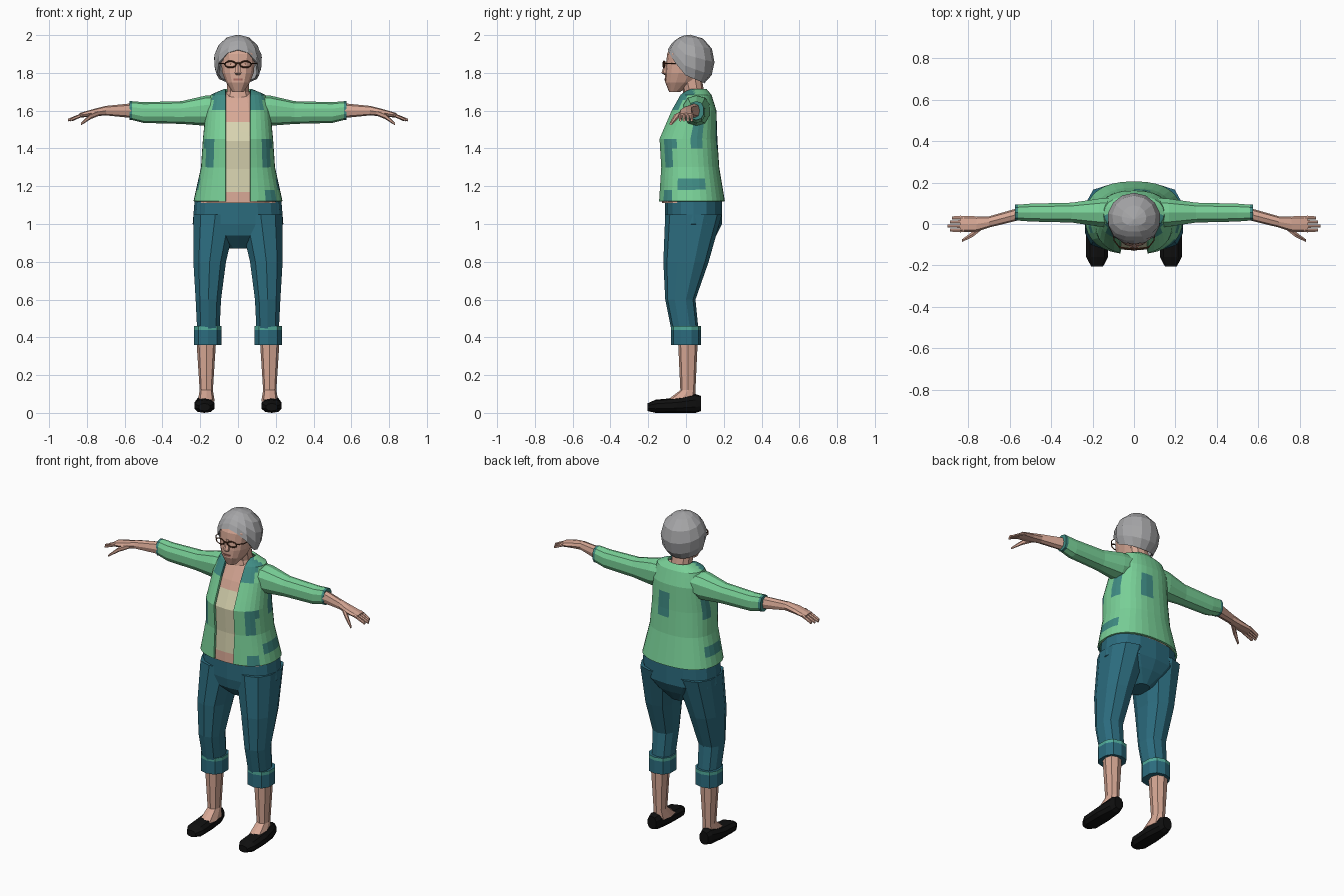
import bpy, bmesh
from math import sin, cos, pi, asin, radians
from mathutils import Vector

cube = bpy.data.objects.get("Cube")
if cube:
    bpy.data.objects.remove(cube, do_unlink=True)


def material(name, red, green, blue):
    mat = bpy.data.materials.new(name)
    mat.use_nodes = True
    colour = (red, green, blue, 1)
    mat.diffuse_color = colour
    mat.node_tree.nodes["Principled BSDF"].inputs["Base Color"].default_value = colour
    return mat


SKIN = material("skin", .68, .39, .3)
HAIR = material("grey hair", .38, .38, .39)
GREEN = material("jacket green", .19, .63, .31)
TEAL = material("patch teal", .05, .26, .23)
CREAM = material("shirt cream", .68, .65, .43)
DENIM = material("trouser blue", .025, .15, .21)
TRIM = material("cuff trim", .08, .4, .32)
BLACK = material("shoe black", .005, .005, .005)
FRAME = material("glasses brown", .1, .035, .015)
LIPS = material("lip rose", .42, .16, .13)


def finish(name, bm, mats, rule=None, thickness=0):
    bmesh.ops.recalc_face_normals(bm, faces=bm.faces)
    if rule:
        for face in bm.faces:
            face.material_index = rule(face.calc_center_median())
    mesh = bpy.data.meshes.new(name)
    bm.to_mesh(mesh)
    bm.free()
    for mat in mats:
        mesh.materials.append(mat)
    ob = bpy.data.objects.new(name, mesh)
    bpy.context.collection.objects.link(ob)
    if thickness:
        solid = ob.modifiers.new("thickness", "SOLIDIFY")
        solid.thickness = thickness
        solid.offset = 0


def signed_power(value, exponent):
    return abs(value) ** exponent * (1 if value >= 0 else -1)


def loft(name, rings, mats, axis="Z", sides=10, side=1, shift=0, steps=1,
         power=2.4, opening=0, rule=None, thickness=0):
    """Each ring is (along, centre v, radius u, radius v) and optionally centre u."""
    keys = [Vector(ring if len(ring) > 4 else (*ring, shift)) for ring in rings]
    stations = [a.lerp(b, k / steps) for a, b in zip(keys, keys[1:]) for k in range(steps)]
    bm = bmesh.new()
    rows = []
    for along, centre_v, radius_u, radius_v, centre_u in stations + keys[-1:]:
        start = asin((opening / radius_u) ** (power / 2))
        row = []
        for i in range(sides + bool(opening)):
            angle = start + (2 * pi - 2 * start) * i / sides
            u = centre_u + radius_u * signed_power(sin(angle), 2 / power)
            v = centre_v - radius_v * signed_power(cos(angle), 2 / power)
            x, y, z = {"X": (along, u, v), "Y": (u, along, v), "Z": (u, v, along)}[axis]
            row.append(bm.verts.new((x * side, y, z)))
        rows.append(row)
    for low, high in zip(rows, rows[1:]):
        for i in range(sides):
            j = (i + 1) % len(low)
            bm.faces.new((low[i], low[j], high[j], high[i]))
    if not opening:
        bm.faces.new(rows[0])
        bm.faces.new(rows[-1])
    finish(name, bm, mats, rule, thickness)


def wire(name, points, radius, cyclic=False):
    curve = bpy.data.curves.new(name, "CURVE")
    curve.dimensions = "3D"
    curve.bevel_depth = radius
    curve.bevel_resolution = 0
    spline = curve.splines.new("POLY")
    spline.points.add(len(points) - 1)
    for target, point in zip(spline.points, points):
        target.co = (*point, 1)
    spline.use_cyclic_u = cyclic
    curve.materials.append(FRAME)
    bpy.context.collection.objects.link(bpy.data.objects.new(name, curve))


# Open jacket with patches
def is_patch(c):
    across, front = abs(c.x), c.y < 0
    lapel = c.z > 1.6 and c.y < .04 and across < .13
    chest = 1.3 < c.z < 1.45 and front and .12 < across < .17
    under_arm = 1.4 < c.z < 1.55 and across > .13 and .02 < c.y < .09
    hem_side = 1.18 < c.z < 1.24 and across > .18 and -.05 < c.y < .1
    hem_front = c.z < 1.18 and front and .13 < c.x < .2
    back = 1.4 < c.z < 1.55 and c.y > .1 and -.02 < c.x < .08
    return lapel or chest or under_arm or hem_side or hem_front or back


torso = [(1.12, .03, .23, .17), (1.3, .02, .19, .15), (1.45, .01, .18, .15),
         (1.6, .04, .165, .115), (1.68, .05, .14, .08), (1.71, .055, .07, .05)]
loft("jacket", torso, [GREEN, TEAL], sides=30, steps=3, opening=.065,
     rule=is_patch, thickness=.012)

# Shirt follows the jacket inside, with a bare upper chest and waist
loft("shirt", [(z - .01, y, across - .012, deep - .012) for z, y, across, deep in torso],
     [SKIN, CREAM], sides=20, steps=3, rule=lambda c: 1.14 < c.z < 1.56)

loft("trouser_seat", [(.87, .04, .05, .07), (.94, .03, .16, .13),
                      (1, .04, .24, .15), (1.12, .04, .23, .15)], [DENIM], sides=16)

for side, tag in ((1, "left"), (-1, "right")):
    # Trouser leg, rolled cuff, shin and shoe
    loft(tag + "_trouser_leg", [(.4, 0, .06, .07), (.6, -.03, .07, .08),
                                (.8, 0, .09, .12, .15), (1.05, .04, .12, .15, .12)],
         [DENIM], side=side, shift=.157)
    loft(tag + "_cuff", [(z, 0, .075, .08) for z in (.36, .44, .46)],
         [DENIM, TRIM], side=side, shift=.16, rule=lambda c: .44 < c.z < .455)
    loft(tag + "_shin", [(.06, -.03, .045, .08), (.12, .01, .035, .04),
                         (.4, .01, .053, .053)], [SKIN], sides=8, side=side, shift=.168)
    loft(tag + "_shoe", [(-.205, .03, .03, .02), (-.16, .035, .055, .035),
                         (-.05, .04, .055, .04), (.05, .05, .04, .05), (.08, .05, .03, .04)],
         [BLACK], axis="Y", side=side, shift=.178)

    # Sleeve with a trimmed end, forearm, palm and fingers
    loft(tag + "_sleeve", [(.1, 1.61, .075, .07), (.17, 1.6, .07, .08), (.3, 1.59, .05, .06),
                           (.5, 1.59, .045, .055), (.56, 1.6, .04, .05), (.575, 1.6, .04, .05)],
         [GREEN, TEAL], axis="X", side=side, shift=.055, rule=lambda c: abs(c.x) > .56)
    loft(tag + "_forearm", [(.55, 1.6, .03, .04, .05), (.7, 1.6, .027, .025, .01),
                            (.76, 1.59, .037, .02, 0), (.84, 1.575, .04, .012, 0)],
         [SKIN], axis="X", sides=8, side=side)
    for k, finger in enumerate(("little", "ring", "middle", "index")):
        tip = .9 - .01 * abs(k - 2)
        loft(f"{tag}_{finger}_finger", [(.82, 1.58, .01, .01), (tip, 1.55, .008, .007)],
             [SKIN], axis="X", sides=6, side=side, shift=.03 - .02 * k)
    loft(tag + "_thumb", [(.73, 1.59, .015, .015, -.01), (.78, 1.57, .015, .015, -.05),
                          (.83, 1.53, .007, .007, -.08)],
         [SKIN], axis="X", sides=6, side=side)

    # Eye and glasses
    loft(tag + "_eye", [(z, -.093, .01, .006) for z in (1.84, 1.85)],
         [FRAME], sides=6, side=side, shift=.037)
    turns = [k * pi / 5 for k in range(10)]
    wire(tag + "_glasses_rim", [(side * (.04 + .03 * cos(a)), -.117 + .004 * cos(a),
                                 1.845 + .017 * sin(a)) for a in turns], .004, cyclic=True)
    wire(tag + "_glasses_arm", [(side * .07, -.113, 1.85), (side * .096, -.08, 1.85),
                                (side * .104, 0, 1.85)], .003)
wire("glasses_bridge", [(x, -.12, 1.85) for x in (-.012, .012)], .004)

# Neck and head
loft("neck", [(1.64, .045, .085, .07), (1.7, .04, .06, .055), (1.8, .02, .06, .06)], [SKIN])
loft("head", [(1.7, -.06, .03, .03), (1.75, -.03, .065, .08), (1.8, -.01, .085, .1),
              (1.9, 0, .095, .1), (1.95, .01, .075, .085)], [SKIN], sides=14)
loft("nose", [(1.79, -.105, .012, .01), (1.8, -.11, .02, .02), (1.86, -.1, .01, .01)],
     [SKIN], sides=6)
loft("mouth", [(z, -.108, .025, .006) for z in (1.76, 1.77)], [LIPS], sides=8)

# Swept bob: short at the brow, long at the nape
segments, bands = 14, 5
centre, size = Vector((0, .022, 1.868)), Vector((.124, .123, .128))
bm = bmesh.new()
crown = bm.verts.new(centre + Vector((0, 0, size.z)))
columns = []
for i in range(segments):
    turn = 2 * pi * i / segments
    backness = (1 - cos(turn)) / 2
    hairline = radians(24 - 160 * min(backness, .4) - 48 * max(0, backness - .4))
    column = []
    for j in range(1, bands + 1):
        rise = pi / 2 + (hairline - pi / 2) * j / bands
        spread = cos(rise) if rise > 0 else cos(rise) ** .55
        offset = Vector((spread * sin(turn), -spread * cos(turn), sin(rise)))
        column.append(bm.verts.new(centre + offset * size))
    columns.append(column)
for a, b in zip(columns, columns[1:] + columns[:1]):
    bm.faces.new((crown, a[0], b[0]))
    for j in range(bands - 1):
        bm.faces.new((a[j], a[j + 1], b[j + 1], b[j]))
finish("hair", bm, [HAIR], thickness=.012)
